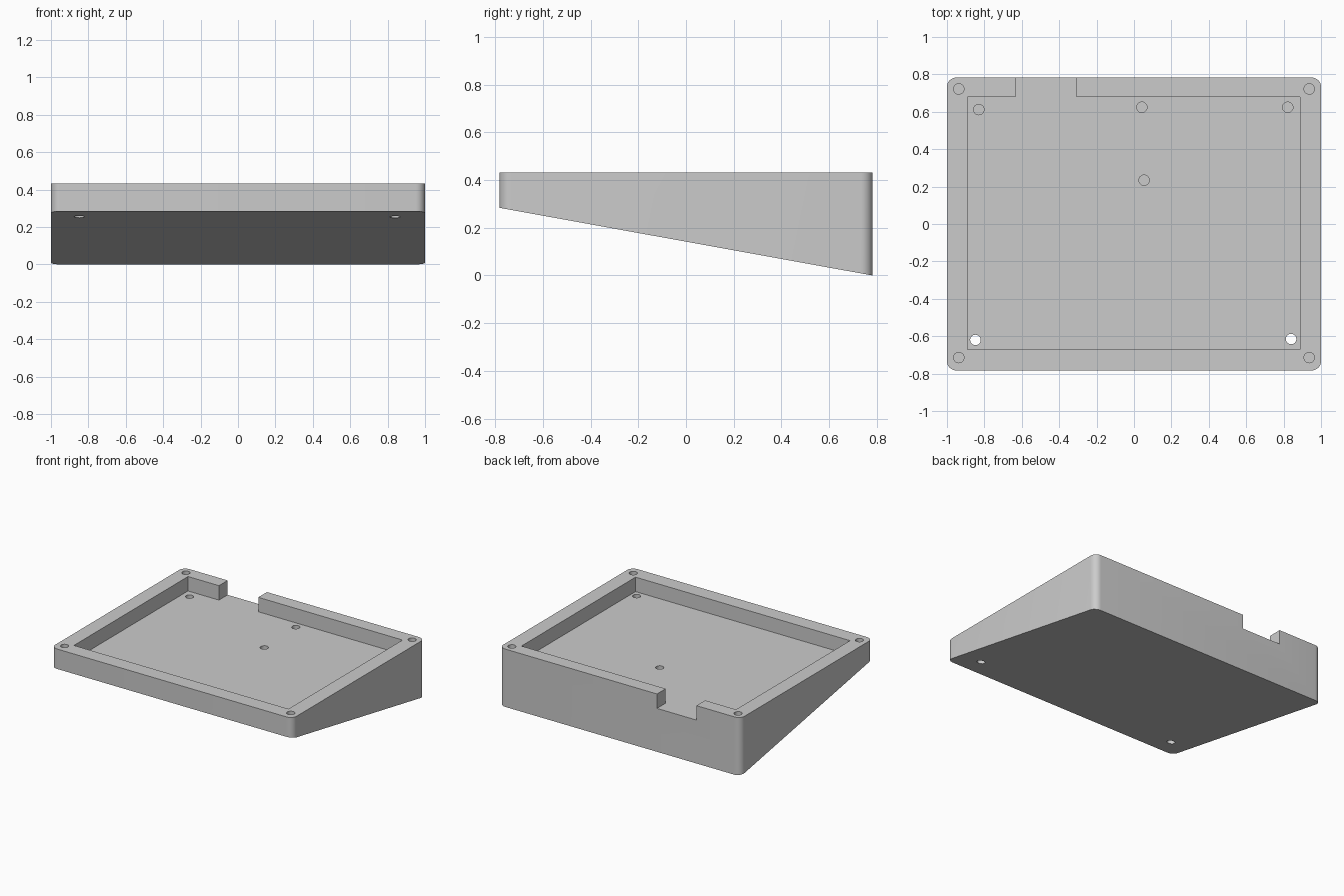
import bpy, bmesh, math
from mathutils import Vector

if "Cube" in bpy.data.objects:
    bpy.data.objects.remove(bpy.data.objects["Cube"])

HALF_X, HALF_Y, TOP = 1.0, 0.783, 0.433
FRONT_Z, FLOOR = 0.284, 0.325
CORNER, HOLE, DEPTH = 0.05, 0.028, 0.12

grey = bpy.data.materials.new("light grey plastic")
grey.use_nodes = True
colour = (0.6, 0.6, 0.6, 1)
grey.diffuse_color = colour
grey.node_tree.nodes["Principled BSDF"].inputs["Base Color"].default_value = colour


def arc(cx, cy, r, start, sweep, steps):
    angles = [math.radians(start + sweep * i / steps) for i in range(steps + 1)]
    return [(cx + r * math.cos(a), cy + r * math.sin(a)) for a in angles]


def add_prism(bm, outline, bottom, top):
    """Extrude a counter-clockwise outline; bottom is a height function of y."""
    low = [bm.verts.new((x, y, bottom(y))) for x, y in outline]
    high = [bm.verts.new((x, y, top)) for x, y in outline]
    bm.faces.new(low[::-1])
    bm.faces.new(high)
    n = len(outline)
    for i in range(n):
        j = (i + 1) % n
        bm.faces.new((low[i], low[j], high[j], high[i]))


def make_object(name, bm):
    mesh = bpy.data.meshes.new(name)
    bm.to_mesh(mesh)
    bm.free()
    obj = bpy.data.objects.new(name, mesh)
    bpy.context.collection.objects.link(obj)
    return obj


def cut(target, cutter):
    bpy.context.view_layer.objects.active = target
    mod = target.modifiers.new("cut", "BOOLEAN")
    mod.operation, mod.solver, mod.object = "DIFFERENCE", "EXACT", cutter
    bpy.ops.object.modifier_apply(modifier=mod.name)
    bpy.data.objects.remove(cutter)


# Wedge body with rounded upright corners and a sloping underside
outline = []
for sx, sy, start in ((1, 1, 0), (-1, 1, 90), (-1, -1, 180), (1, -1, 270)):
    outline += arc(sx * (HALF_X - CORNER), sy * (HALF_Y - CORNER), CORNER, start, 90, 8)
bm = bmesh.new()
add_prism(bm, outline, lambda y: FRONT_Z * (HALF_Y - y) / (2 * HALF_Y), TOP)
tray = make_object("wedge_tray", bm)
tray.data.materials.append(grey)

# Rectangular pocket, open through a notch in the back wall
pocket = [(-0.89, -0.67), (0.887, -0.67), (0.887, 0.68), (-0.308, 0.68),
          (-0.308, 0.9), (-0.634, 0.9), (-0.634, 0.68), (-0.89, 0.68)]
bm = bmesh.new()
add_prism(bm, pocket, lambda y: FLOOR, 0.6)
cut(tray, make_object("pocket_cutter", bm))

# Screw holes in the rim corners and in the floor; the front floor pair goes through
rim = [(sx * 0.937, y) for sx in (-1, 1) for y in (-0.714, 0.722)]
floor = [(-0.83, 0.612), (0.042, 0.624), (0.822, 0.624), (0.054, 0.234),
         (-0.848, -0.62), (0.84, -0.615)]
bm = bmesh.new()
for spots, surface in ((rim, TOP), (floor, FLOOR)):
    for x, y in spots:
        ring = arc(x, y, HOLE, 0, 360, 24)[:-1]
        add_prism(bm, ring, lambda _, z=surface: z - DEPTH, 0.6)
cut(tray, make_object("hole_cutter", bm))

# Smooth the rounded corners and holes, keep the edges crisp
bpy.ops.object.select_all(action="DESELECT")
tray.select_set(True)
bpy.context.view_layer.objects.active = tray
bpy.ops.object.shade_smooth_by_angle(angle=math.radians(30))
